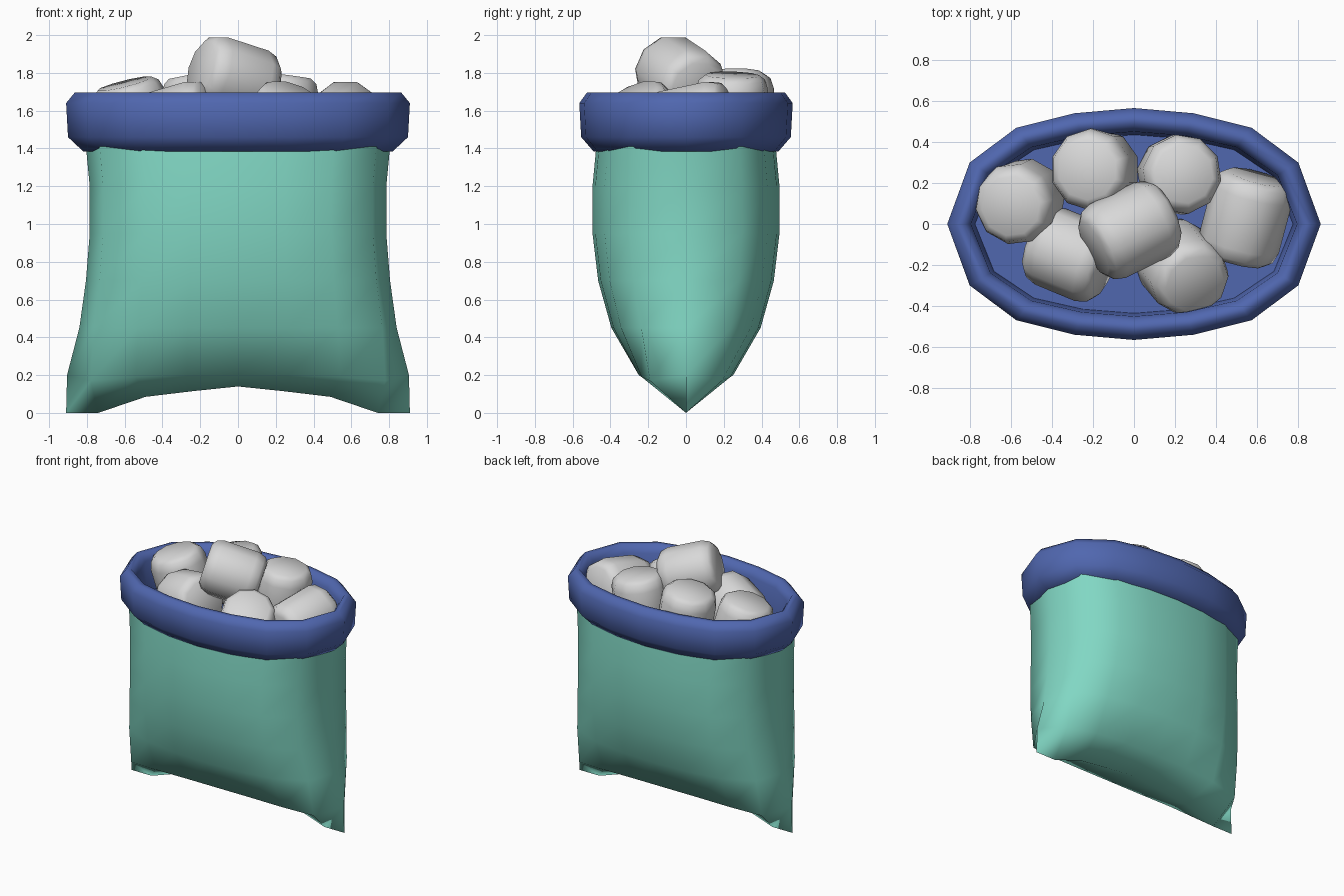
import bpy, bmesh, math
from mathutils import Vector

if "Cube" in bpy.data.objects:
    bpy.data.objects.remove(bpy.data.objects["Cube"])


def material(name, rgb):
    m = bpy.data.materials.new(name)
    m.diffuse_color = (*rgb, 1)
    m.use_nodes = True
    m.node_tree.nodes["Principled BSDF"].inputs["Base Color"].default_value = m.diffuse_color
    return m


TEAL = material("teal_fabric", (0.22, 0.68, 0.55))
BLUE = material("blue_lining", (0.08, 0.135, 0.43))
WHITE = material("marshmallow_white", (0.69, 0.69, 0.69))


def finish(name, bm, mat, angle):
    bmesh.ops.remove_doubles(bm, verts=bm.verts, dist=0.0005)
    bmesh.ops.recalc_face_normals(bm, faces=bm.faces)
    me = bpy.data.meshes.new(name)
    bm.to_mesh(me)
    bm.free()
    me.materials.append(mat)
    ob = bpy.data.objects.new(name, me)
    bpy.context.collection.objects.link(ob)
    bpy.ops.object.select_all(action='DESELECT')
    bpy.context.view_layer.objects.active = ob
    ob.select_set(True)
    bpy.ops.object.shade_smooth_by_angle(angle=math.radians(angle))
    return ob


def skin(bm, rings, close=False):
    vs = [[bm.verts.new(p) for p in r] for r in rings]
    n = len(vs[0])
    pairs = list(zip(vs, vs[1:])) + ([(vs[-1], vs[0])] if close else [])
    for a, b in pairs:
        for i in range(n):
            j = (i + 1) % n
            bm.faces.new((a[i], a[j], b[j], b[i]))
    return vs


def oval(quarter):
    """Mirror five points from +x to +y into a sixteen-point loop."""
    q = [Vector(p) for p in quarter]
    half = q + [Vector((-p.x, p.y, p.z)) for p in q[3::-1]]
    return half + [Vector((p.x, -p.y, p.z)) for p in half[-2:0:-1]]


XF = (1, 0.88, 0.63, 0.32, 0)
YF = (0, 0.53, 0.83, 0.955, 1)


def level(z, rx, ry, xf=XF, yf=YF):
    return oval([(rx * a, ry * b, z) for a, b in zip(xf, yf)])


# Pillow-shaped bag body, from pinched bottom seam to mouth
seam = oval([(0.91, 0, 0), (0.74, 0, 0), (0.49, 0, 0.085), (0.24, 0, 0.115), (0, 0, 0.14)])
low = oval([(0.905, 0, 0.2), (0.78, 0.19, 0.17), (0.54, 0.235, 0.19), (0.27, 0.25, 0.2), (0, 0.25, 0.2)])
FULLX = (1, 0.91, 0.63, 0.32, 0)
FULLY = (0, 0.6, 0.87, 0.97, 1)
rings = [seam, low]
for z, rx, ry in ((0.45, 0.84, 0.395), (0.7, 0.805, 0.465), (0.95, 0.785, 0.495),
                  (1.2, 0.785, 0.495), (1.41, 0.805, 0.475)):
    rings.append(level(z, rx, ry, FULLX, FULLY))
bm = bmesh.new()
skin(bm, rings)
bmesh.ops.dissolve_degenerate(bm, edges=bm.edges, dist=0.0005)
finish("bag_body", bm, TEAL, 75)

# Rolled cuff with the lining inside
bm = bmesh.new()
vs = skin(bm, [level(*p) for p in (
    (1.385, 0.78, 0.46), (1.385, 0.82, 0.49), (1.46, 0.90, 0.555), (1.64, 0.91, 0.565),
    (1.695, 0.865, 0.525), (1.695, 0.83, 0.485), (1.64, 0.795, 0.45), (1.42, 0.775, 0.435))])
bm.faces.new(vs[-1])
finish("bag_cuff", bm, BLUE, 65)


# Marshmallows: ten-sided rounded cylinders (centre, axis, radius, length)
def marshmallow(name, centre, axis, r, length):
    rot = Vector(axis).to_track_quat('Z', 'Y')
    h = length / 2
    prof = ((-h, 0.74), (-h + 0.025, 0.91), (-h + 0.08, 1), (h - 0.08, 1), (h - 0.025, 0.91), (h, 0.74))
    loops = []
    for z, f in prof:
        loops.append([Vector(centre) + rot @ Vector((r * f * math.cos(a), r * f * math.sin(a), z))
                      for a in (math.tau * i / 10 for i in range(10))])
    b = bmesh.new()
    v = skin(b, loops)
    b.faces.new(v[0])
    b.faces.new(v[-1])
    finish(name, b, WHITE, 60)


for i, spec in enumerate((
    ((-0.02, -0.03, 1.77), (0.86, 0.42, -0.28), 0.20, 0.41),
    ((-0.19, 0.265, 1.61), (-0.2, 0.0, 1), 0.20, 0.38),
    ((0.22, 0.24, 1.60), (0.13, 0.02, 1), 0.195, 0.38),
    ((-0.555, 0.11, 1.56), (-0.25, -0.12, 1), 0.20, 0.38),
    ((0.545, 0.03, 1.54), (0.25, 0.94, 0.2), 0.20, 0.42),
    ((-0.31, -0.15, 1.54), (-0.85, 0.35, -0.25), 0.20, 0.38),
    ((0.23, -0.21, 1.51), (0.33, -0.4, 0.85), 0.20, 0.40),
)):
    marshmallow(f"marshmallow_{i + 1}", *spec)
